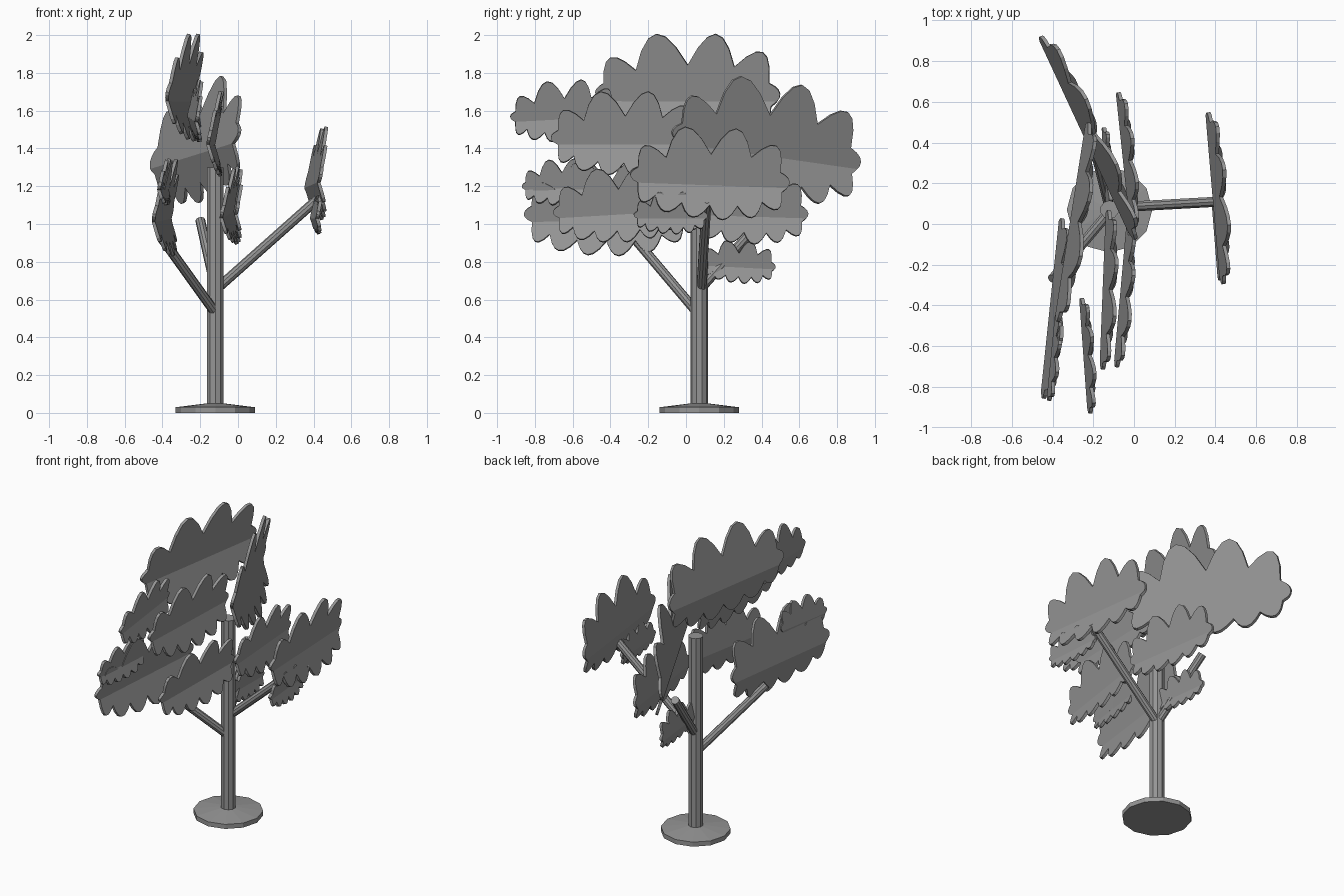
import bpy, bmesh, math
from mathutils import Vector

old = bpy.data.objects.get("Cube")
if old:
    bpy.data.objects.remove(old, do_unlink=True)

grey = bpy.data.materials.new("plain grey")
grey.use_nodes = True
COLOUR = (0.3, 0.3, 0.3, 1)
grey.diffuse_color = COLOUR
grey.node_tree.nodes["Principled BSDF"].inputs["Base Color"].default_value = COLOUR


def make_object(name, bm):
    mesh = bpy.data.meshes.new(name)
    bmesh.ops.recalc_face_normals(bm, faces=bm.faces)
    bm.to_mesh(mesh)
    bm.free()
    mesh.materials.append(grey)
    ob = bpy.data.objects.new(name, mesh)
    bpy.context.collection.objects.link(ob)
    return ob


def rod(name, start, end, radius, sides=10, tip=None):
    """Straight faceted cylinder or cone between two points."""
    start, end = Vector(start), Vector(end)
    axis = end - start
    bm = bmesh.new()
    bmesh.ops.create_cone(bm, cap_ends=True, segments=sides, radius1=radius,
                          radius2=radius if tip is None else tip, depth=axis.length)
    ob = make_object(name, bm)
    ob.rotation_mode = 'QUATERNION'
    ob.rotation_quaternion = axis.to_track_quat('Z', 'Y')
    ob.location = (start + end) / 2
    return ob


# Base, trunk and branches
TX, TY = -0.12, 0.07
rod("base_disc", (TX, TY, 0), (TX, TY, 0.03), 0.21, 12)
rod("base_slope", (TX, TY, 0.03), (TX, TY, 0.05), 0.21, 12, 0.05)
rod("trunk", (TX, TY, 0.02), (TX, TY, 1.3), 0.046)
rod("left_branch", (TX, 0.08, 0.65), (0.42, 0.11, 1.13), 0.026)
rod("right_branch", (TX, 0.06, 0.53), (-0.4, -0.27, 0.92), 0.026)
rod("back_branch", (TX, 0.08, 0.66), (-0.2, 0.4, 1.02), 0.026)

# Scalloped leaf outline: notches alternate with rounded lobe peaks
OUTLINE = [(.03, 0), (-.02, .05), (.03, .1), (.07, .24), (.21, .17), (.33, .37),
           (.5, .2), (.66, .37), (.76, .19), (.92, .27), (.95, .1), (1.01, .04),
           (.96, -.03), (.93, -.14), (.83, -.1), (.76, -.2), (.67, -.13), (.57, -.22),
           (.49, -.13), (.38, -.21), (.31, -.12), (.2, -.18), (.14, -.08), (.05, -.12)]


def lobed_outline():
    points = []
    for i in range(0, len(OUTLINE), 2):
        a, p = Vector(OUTLINE[i]), Vector(OUTLINE[i + 1])
        b = Vector(OUTLINE[(i + 2) % len(OUTLINE)])
        c = p * 2 - (a + b) / 2
        for k in range(6):
            t = k / 6
            points.append(a * (1 - t) ** 2 + c * 2 * t * (1 - t) + b * t * t)
    return points


def leaf(name, front, back):
    """Leaf plate folded along a ridge running from front to back."""
    front, back = Vector(front), Vector(back)
    spine = back - front
    size = spine.length
    out = Vector((spine.y, -spine.x, 0)).normalized()
    bm = bmesh.new()
    bm.faces.new([bm.verts.new((p.x, 0, p.y)) for p in lobed_outline()])
    bmesh.ops.bisect_plane(bm, geom=bm.verts[:] + bm.edges[:] + bm.faces[:],
                           plane_co=(0, 0, 0), plane_no=(0, 0, 1), dist=1e-5)
    for v in bm.verts:
        u, h = v.co.x, v.co.z
        lean = 0.2 * h if h > 0 else -0.3 * h
        v.co = front + spine * u + Vector((0, 0, h * size)) + out * lean * size
    ob = make_object(name, bm)
    thick = ob.modifiers.new("thickness", 'SOLIDIFY')
    thick.thickness = 0.018
    thick.offset = 0


LEAVES = {
    "top_leaf": ((-.38, -.46, 1.65), (-.23, .49, 1.65)),
    "back_leaf": ((-.01, -.06, 1.43), (-.46, .91, 1.29)),
    "upper_middle_leaf": ((-.16, -.7, 1.42), (-.13, .06, 1.42)),
    "upper_front_leaf": ((-.22, -.92, 1.54), (-.26, -.37, 1.57)),
    "left_leaf": ((.43, -.28, 1.22), (.36, .54, 1.19)),
    "left_small_leaf": ((.42, -.27, 1.03), (.39, .11, 1.03)),
    "middle_leaf": ((-.09, -.69, 1.03), (-.03, -.02, 1.07)),
    "middle_back_leaf": ((-.01, -.02, 1.05), (-.08, .64, 1.03)),
    "right_leaf": ((-.45, -.84, 1.01), (-.36, .02, 1.03)),
    "right_small_leaf": ((-.42, -.86, 1.18), (-.38, -.45, 1.2)),
    "low_back_leaf": ((-.13, .09, .78), (-.15, .47, .76)),
}
for leaf_name, (f, b) in LEAVES.items():
    leaf(leaf_name, f, b)
